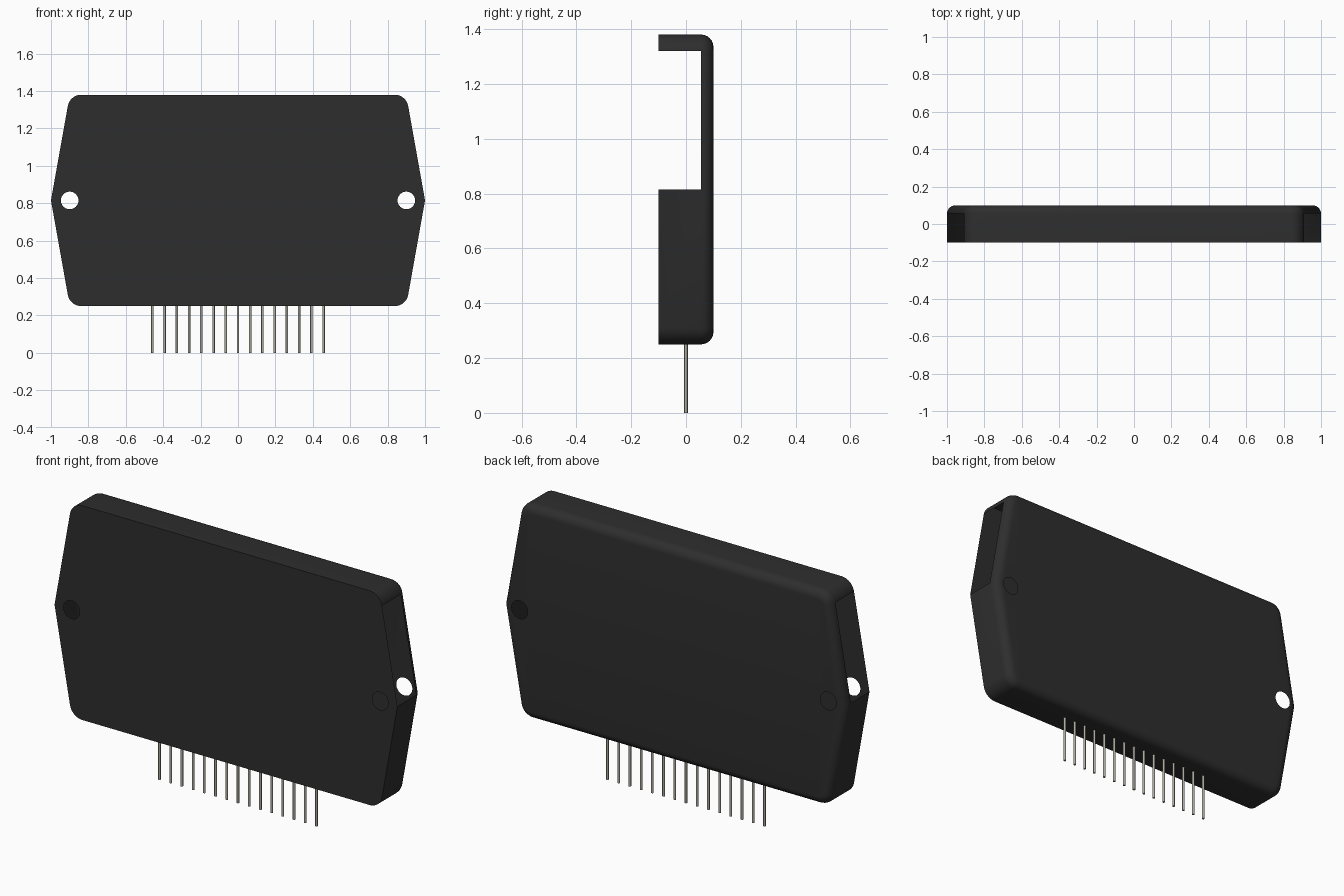
import bpy, bmesh, math

if "Cube" in bpy.data.objects:
    bpy.data.objects.remove(bpy.data.objects["Cube"], do_unlink=True)

MID_Z, HALF_H = 0.815, 0.565       # centre height and half height of the case
FRONT, BACK = -0.1, 0.1
FILLET, CORNER = 0.045, 0.073      # back edge rounding, corner rounding
SLANT = math.radians(10.1)         # tilt of the end walls
ARC, ROUND = 10, 6                 # segments per corner, per back edge


def material(name, rgb, rough):
    m = bpy.data.materials.new(name)
    m.use_nodes = True
    m.diffuse_color = (*rgb, 1)
    bsdf = m.node_tree.nodes["Principled BSDF"]
    bsdf.inputs["Base Color"].default_value = (*rgb, 1)
    bsdf.inputs["Roughness"].default_value = rough
    return m


black = material("black_plastic", (0.027, 0.027, 0.027), 0.6)
metal = material("pin_metal", (0.42, 0.40, 0.35), 0.5)


def finish(bm, name, mat):
    me = bpy.data.meshes.new(name)
    bm.to_mesh(me)
    bm.free()
    ob = bpy.data.objects.new(name, me)
    bpy.context.collection.objects.link(ob)
    me.materials.append(mat)
    bpy.ops.object.select_all(action='DESELECT')
    ob.select_set(True)
    bpy.context.view_layer.objects.active = ob
    bpy.ops.object.shade_smooth_by_angle(angle=math.radians(30))
    return ob


def outline(inset):
    """Closed six-sided outline with four rounded corners, from the right apex round."""
    cx, cz, r = 0.838, HALF_H - CORNER, CORNER - inset
    arc = []
    for i in range(ARC + 1):
        a = SLANT + (math.pi / 2 - SLANT) * i / ARC
        arc.append((cx + r * math.cos(a), cz + r * math.sin(a)))
    apex = 1 - inset / math.cos(SLANT)
    top = [(apex, 0)] + arc + [(-x, z) for x, z in reversed(arc)]
    return top + [(-x, -z) for x, z in top]


def ring(bm, pts, y):
    return [bm.verts.new((x, y, MID_Z + z)) for x, z in pts]


def loop_edges(bm, vs):
    n = len(vs)
    return [bm.edges.get((vs[i], vs[(i + 1) % n])) or
            bm.edges.new((vs[i], vs[(i + 1) % n])) for i in range(n)]


def cap(bm, rim, y):
    """Flat plate inside a rim, with a mounting hole near each end."""
    edges = loop_edges(bm, rim)
    for side in (-1, 1):
        hole = [(side * 0.9 + 0.047 * math.cos(k * math.tau / 32),
                 0.047 * math.sin(k * math.tau / 32)) for k in range(32)]
        edges += loop_edges(bm, ring(bm, hole, y))
    bmesh.ops.triangle_fill(bm, edges=edges, use_beauty=True,
                            normal=(0, 1 if y > 0 else -1, 0))


# Hollow case: front rim, straight wall, rounded back edge
bm = bmesh.new()
rings = [ring(bm, outline(0), FRONT)]
for j in range(ROUND + 1):
    a = math.pi / 2 * j / ROUND
    rings.append(ring(bm, outline(FILLET * (1 - math.cos(a))),
                      BACK - FILLET + FILLET * math.sin(a)))
n = len(rings[0])
open_walls = {0, n // 2 - 1}       # upper end walls are left open
for level, (a, b) in enumerate(zip(rings, rings[1:])):
    for i in range(n):
        if level == 0 and i in open_walls:
            continue
        k = (i + 1) % n
        bm.faces.new((a[i], b[i], b[k], a[k]))
cap(bm, rings[0], FRONT)
cap(bm, rings[-1], BACK)
bmesh.ops.recalc_face_normals(bm, faces=bm.faces)
finish(bm, "case", black)

# Row of fifteen pins along the bottom
for i in range(15):
    bm = bmesh.new()
    bmesh.ops.create_cone(bm, cap_ends=True, segments=16,
                          radius1=0.0065, radius2=0.0065, depth=0.26)
    bmesh.ops.translate(bm, verts=bm.verts, vec=((i - 7) * 0.0654, 0, 0.13))
    finish(bm, f"pin_{i + 1}", metal)
